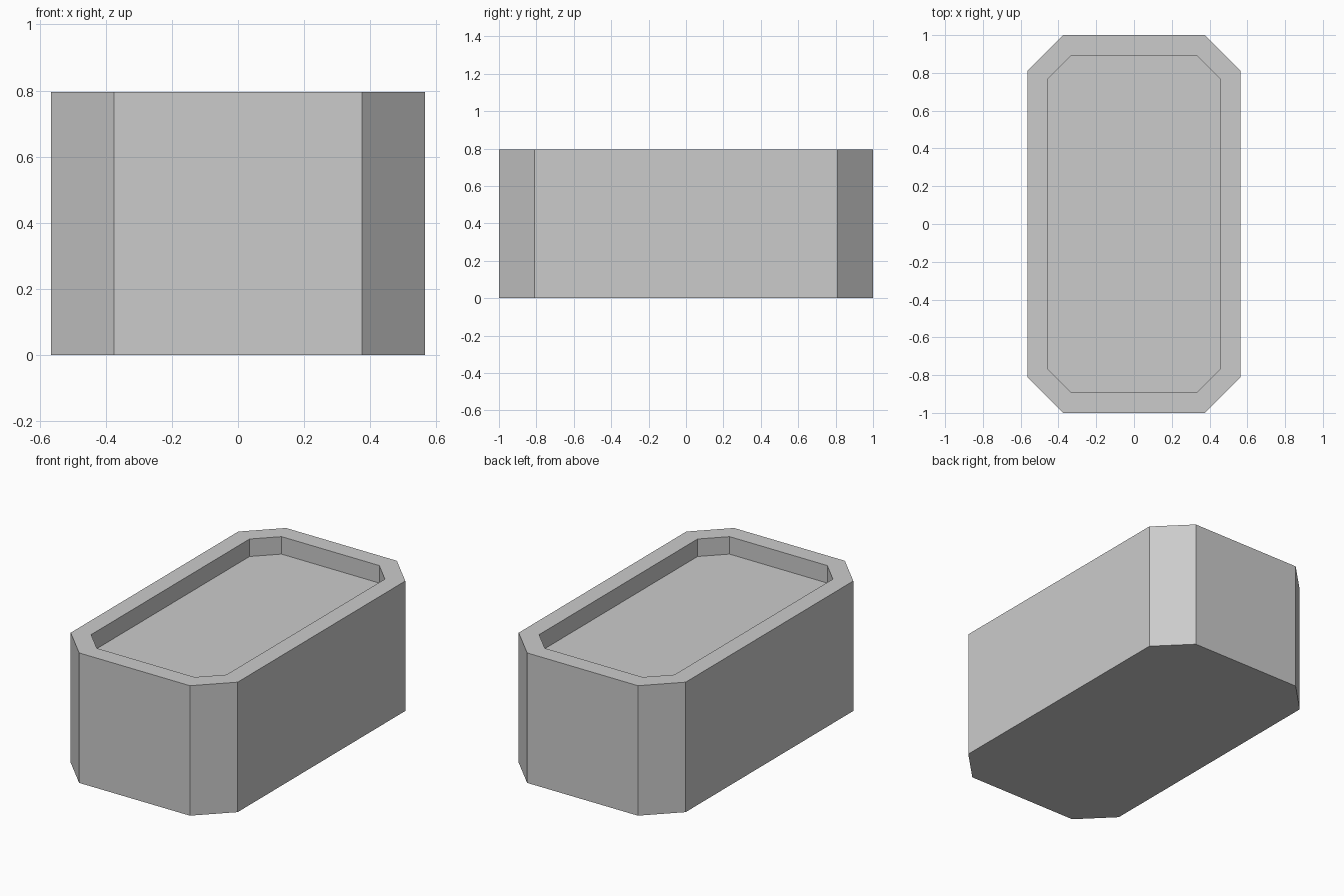
import bpy
import bmesh

if "Cube" in bpy.data.objects:
    bpy.data.objects.remove(bpy.data.objects["Cube"], do_unlink=True)

HALF_X, HALF_Y, HEIGHT = 0.565, 1.0, 0.795
CHAMFER = 0.19
RIM = 0.107

# Plain grey material
grey = bpy.data.materials.new("plain grey")
grey.use_nodes = True
colour = (0.6, 0.6, 0.6, 1)
grey.diffuse_color = colour
grey.node_tree.nodes["Principled BSDF"].inputs["Base Color"].default_value = colour

# Eight-sided outline: a rectangle with its corners cut off
outline = []
for sx, sy in ((1, 1), (-1, 1), (-1, -1), (1, -1)):
    cut = [(sx * HALF_X, sy * (HALF_Y - CHAMFER)),
           (sx * (HALF_X - CHAMFER), sy * HALF_Y)]
    outline += cut if sx == sy else cut[::-1]

# Solid body raised from the outline
bm = bmesh.new()
base = bm.faces.new([bm.verts.new((x, y, 0)) for x, y in outline])
raised = bmesh.ops.extrude_face_region(bm, geom=[base], use_keep_orig=True)["geom"]
bmesh.ops.translate(bm, vec=(0, 0, HEIGHT),
                    verts=[g for g in raised if isinstance(g, bmesh.types.BMVert)])
bmesh.ops.recalc_face_normals(bm, faces=bm.faces)

# Even rim with a sunken, straight-walled floor
top = max(bm.faces, key=lambda f: f.calc_center_median().z)
bmesh.ops.inset_region(bm, faces=[top], thickness=RIM, use_even_offset=True)
walls = bmesh.ops.extrude_face_region(bm, geom=[top])["geom"]
bmesh.ops.translate(bm, vec=(0, 0, -RIM),
                    verts=[g for g in walls if isinstance(g, bmesh.types.BMVert)])
if top.is_valid:
    bmesh.ops.delete(bm, geom=[top], context="FACES_ONLY")
bmesh.ops.recalc_face_normals(bm, faces=bm.faces)

mesh = bpy.data.meshes.new("recessed_block")
bm.to_mesh(mesh)
bm.free()
mesh.materials.append(grey)
block = bpy.data.objects.new("recessed_block", mesh)
bpy.context.collection.objects.link(block)
